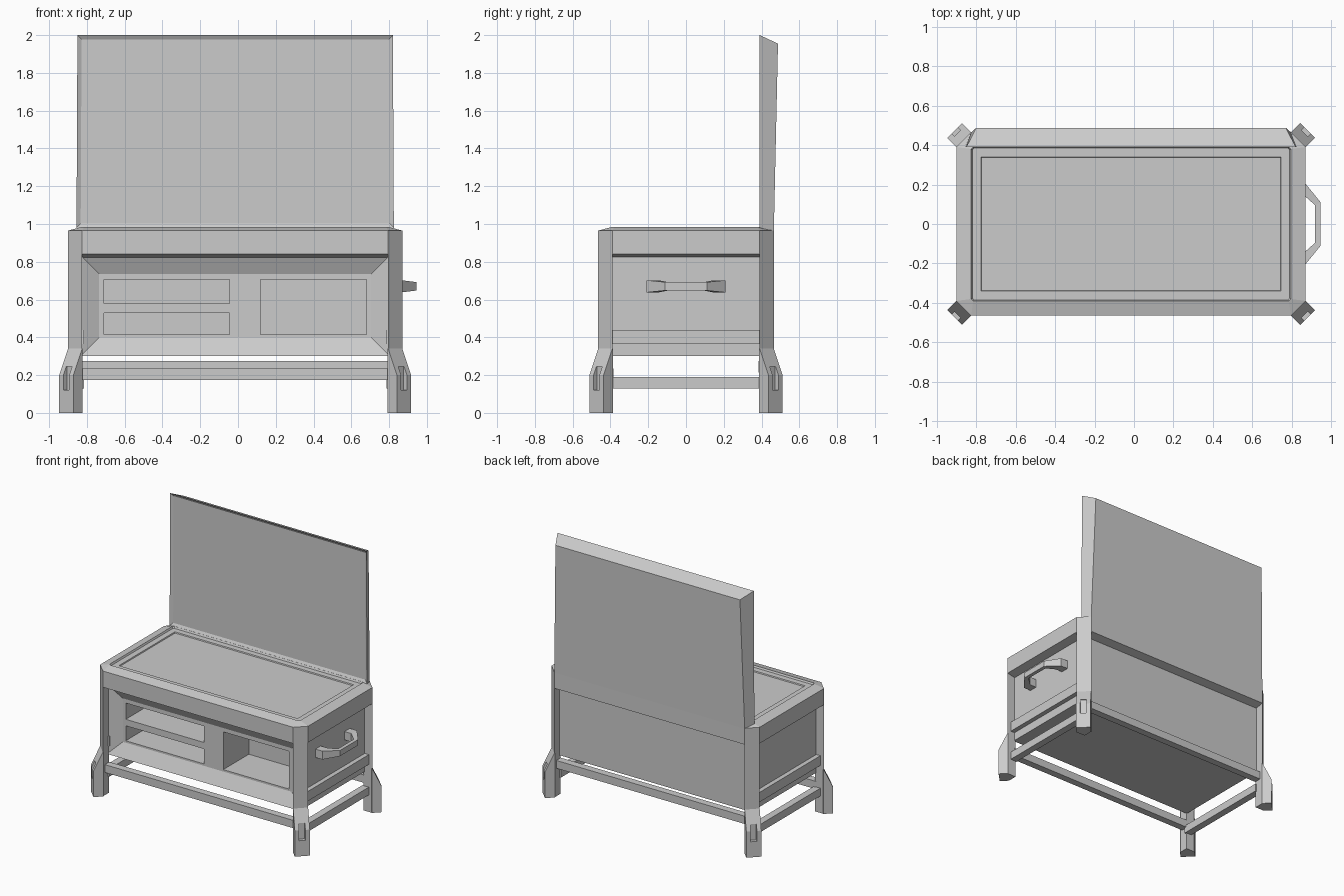
import bpy, bmesh
from mathutils import Vector

cube = bpy.data.objects.get("Cube")
if cube:
    bpy.data.objects.remove(cube, do_unlink=True)

CX = -0.015          # body centre; the handle balances it on the other side
HX, HY = 0.81, 0.39  # half size of the body inside the posts
CUT = 0.075          # size of the corner chamfer

grey = bpy.data.materials.new("plain_grey")
grey.use_nodes = True
grey.diffuse_color = (0.6, 0.6, 0.6, 1)
grey.node_tree.nodes["Principled BSDF"].inputs["Base Color"].default_value = grey.diffuse_color


def finish(name, bm):
    bmesh.ops.recalc_face_normals(bm, faces=bm.faces)
    mesh = bpy.data.meshes.new(name)
    bm.to_mesh(mesh)
    bm.free()
    mesh.materials.append(grey)
    obj = bpy.data.objects.new(name, mesh)
    bpy.context.collection.objects.link(obj)
    return obj


def loft(rings):
    """Skin a row of equal point loops and cap both ends."""
    bm = bmesh.new()
    loops = [[bm.verts.new(p) for p in ring] for ring in rings]
    n = len(loops[0])
    for a, b in zip(loops, loops[1:]):
        for i in range(n):
            j = (i + 1) % n
            bm.faces.new((a[i], a[j], b[j], b[i]))
    bm.faces.new(loops[0])
    bm.faces.new(loops[-1])
    return bm


def rect(x, y, z, cut=None):
    """Rectangle, or one with chamfered corners, centred on the body."""
    if cut is None:
        pts = [(x, y), (-x, y), (-x, -y), (x, -y)]
    else:
        pts = [(x, y - cut), (x - cut, y), (cut - x, y), (-x, y - cut),
               (-x, cut - y), (cut - x, -y), (x - cut, -y), (x, cut - y)]
    return [(px + CX, py, z) for px, py in pts]


def box_mesh(x0, x1, y0, y1, z0, z1):
    return loft([[(x0, y0, z), (x1, y0, z), (x1, y1, z), (x0, y1, z)] for z in (z0, z1)])


def box(name, *b):
    return finish(name, box_mesh(*b))


def carve(obj, cutters):
    for c in cutters:
        c.hide_render = True
        mod = obj.modifiers.new("cut", 'BOOLEAN')
        mod.operation, mod.solver, mod.object = 'DIFFERENCE', 'EXACT', c
    bpy.context.view_layer.objects.active = obj
    for mod in list(obj.modifiers):
        bpy.ops.object.modifier_apply(modifier=mod.name)
    for c in cutters:
        bpy.data.objects.remove(c, do_unlink=True)


def recess(bm, width, depth):
    """Inset the faces that look straight to the front."""
    bm.normal_update()
    bmesh.ops.recalc_face_normals(bm, faces=bm.faces)
    faces = [f for f in bm.faces if f.normal.y < -0.99]
    bmesh.ops.inset_region(bm, faces=faces, thickness=width, depth=-depth,
                           use_even_offset=True)


# Cabinet body with a sloping recessed front and open shelves
bm = box_mesh(CX - HX - 0.01, CX + HX + 0.01, -HY - 0.01, HY + 0.01, 0.3, 0.835)
recess(bm, 0.1, 0.05)
cabinet = finish("cabinet_body", bm)
openings = [(-0.71, -0.045, 0.58, 0.705), (-0.71, -0.045, 0.415, 0.53),
            (0.12, 0.68, 0.415, 0.705)]
carve(cabinet, [box("shelf_cutter", x0, x1, -0.6, -0.04, z0, z1)
                for x0, x1, z0, z1 in openings])

# Top rim and the stepped counter inside it
OX, OY = HX + CUT, HY + CUT
finish("top_rim", loft([
    rect(HX, HY, 0.822, 0.01),
    rect(OX, OY, 0.84, CUT),
    rect(OX, OY, 0.965, CUT),
    rect(HX, HY, 0.985, 0.01),
    rect(HX - 0.006, HY - 0.006, 0.972, 0.008),
    rect(HX - 0.05, HY - 0.05, 0.972, 0.002),
    rect(HX - 0.053, HY - 0.053, 0.964, 0.002)]))

# Raised lid, narrowing towards its back
lid = loft([
    [(CX - 0.84, 0.39, 0.98), (CX + 0.84, 0.39, 0.98),
     (CX + 0.835, 0.39, 2), (CX - 0.835, 0.39, 2)],
    [(CX - HX, OY, 0.962), (CX + HX, OY, 0.962),
     (CX + 0.785, 0.487, 1.955), (CX - 0.785, 0.487, 1.955)]])
recess(lid, 0.022, 0.012)
finish("raised_lid", lid)

# Corner posts with feet flaring out along the diagonal
for sx, side in ((1, "left"), (-1, "right")):
    for sy, end in ((-1, "front"), (1, "back")):
        label = end + "_" + side

        def place(r, w, z):
            # r runs outwards from the chamfer, w runs across it
            k = 0.5 ** 0.5
            mx, my = HX + CUT / 2, HY + CUT / 2
            return (CX + sx * (mx + (r + w) * k), sy * (my + (r - w) * k), z)

        corner = [(HX, HY), (HX + CUT, HY), (HX, HY + CUT)]
        finish(label + "_post", loft([[(CX + sx * x, sy * y, z) for x, y in corner]
                                      for z in (0, 0.84)]))
        profile = [(-0.004, 0), (0.066, 0), (0.066, 0.2), (0, 0.34), (-0.004, 0.34)]
        half = CUT * 0.5 ** 0.5
        foot = finish(label + "_foot", loft([[place(r, w, z) for r, z in profile]
                                             for w in (-half, half)]))
        slot = [(0.038, 0.12), (0.1, 0.12), (0.1, 0.245), (0.038, 0.245)]
        carve(foot, [finish("slot_cutter", loft([[place(r, w, z) for r, z in slot]
                                                 for w in (-0.022, 0.022)]))])

    # Side rails: one against the panel, one near the floor
    xs = sorted((CX + sx * (HX - 0.01), CX + sx * (HX + 0.045)))
    box(side + "_upper_rail", *xs, -HY - 0.01, HY + 0.01, 0.365, 0.44)
    box(side + "_lower_rail", *xs, -HY - 0.01, HY + 0.01, 0.13, 0.19)

# Long lower rails
box("front_rail", CX - HX - 0.01, CX + HX + 0.01, -0.44, -0.385, 0.175, 0.235)
box("back_rail", CX - HX - 0.01, CX + HX + 0.01, 0.385, 0.44, 0.215, 0.275)

# Carrying handle: outer point, inner point, half height at each station
half_path = [((0.8, 0.21), (0.8, 0.145), 0.032),
             ((0.866, 0.208), (0.862, 0.145), 0.032),
             ((0.946, 0.11), (0.918, 0.095), 0.022)]
stations = [(o, i, h, 1) for o, i, h in half_path]
stations += [(o, i, h, -1) for o, i, h in reversed(half_path)]
finish("side_handle", loft([
    [(o[0], s * o[1], 0.67 - h), (o[0], s * o[1], 0.67 + h),
     (i[0], s * i[1], 0.67 + h), (i[0], s * i[1], 0.67 - h)]
    for o, i, h, s in stations]))
